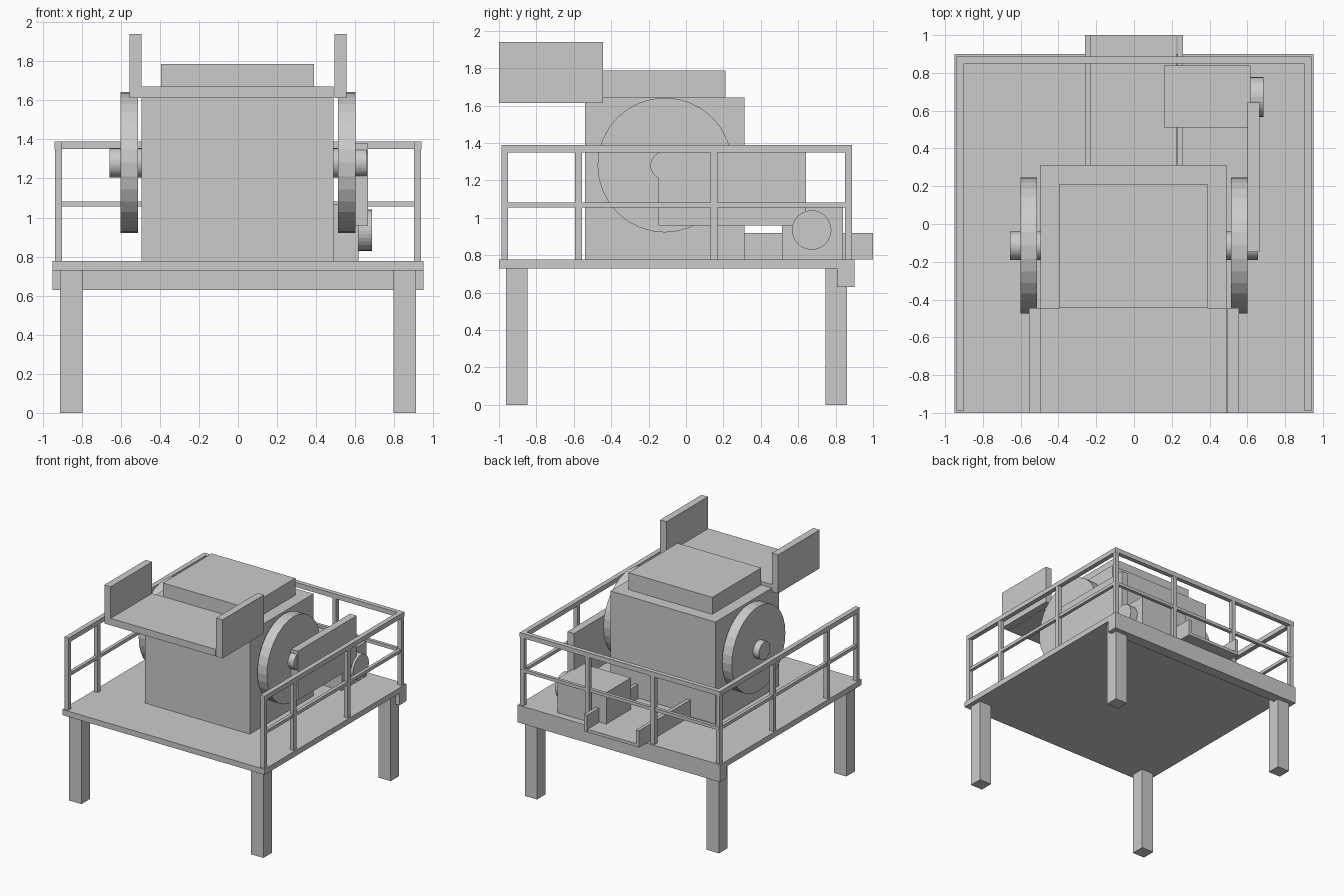
import bpy
import math

if "Cube" in bpy.data.objects:
    bpy.data.objects.remove(bpy.data.objects["Cube"])

steel = bpy.data.materials.new("plain_grey_steel")
steel.diffuse_color = (0.6, 0.6, 0.6, 1)
steel.use_nodes = True
steel.node_tree.nodes["Principled BSDF"].inputs["Base Color"].default_value = steel.diffuse_color


def box(name, x, y, z):
    """Axis-aligned box from (min, max) ranges."""
    bpy.ops.mesh.primitive_cube_add(size=1)
    ob = bpy.context.object
    ob.name = name
    for v in ob.data.vertices:
        v.co = [r[0] if c < 0 else r[1] for c, r in zip(v.co, (x, y, z))]
    ob.data.materials.append(steel)
    return ob


def disc(name, x, y, z, radius, sides=32):
    """Cylinder lying along x between two x values."""
    bpy.ops.mesh.primitive_cylinder_add(
        vertices=sides, radius=radius, depth=x[1] - x[0],
        location=((x[0] + x[1]) / 2, y, z), rotation=(0, math.pi / 2, 0))
    ob = bpy.context.object
    ob.name = name
    ob.data.materials.append(steel)
    return ob


def span(side, a, b):
    """Mirror an x range to the given side."""
    return tuple(sorted((side * a, side * b)))


# Platform
box("deck", (-0.95, 0.95), (-1.0, 0.90), (0.73, 0.777))
box("rear_beam", (-0.95, 0.95), (0.807, 0.90), (0.63, 0.73))

# Crusher body and cap
box("body", (-0.495, 0.49), (-0.54, 0.312), (0.777, 1.643))
box("body_cap", (-0.395, 0.39), (-0.444, 0.212), (1.643, 1.787))

# Feed tray at the front, discharge tray at the back
box("feed_floor", (-0.5, 0.49), (-1.0, -0.444), (1.613, 1.672))
box("discharge_floor", (-0.238, 0.225), (0.312, 1.0), (0.777, 0.803))

for side, label in ((-1, "left"), (1, "right")):
    box(label + "_feed_wall", span(side, 0.495, 0.555), (-1.0, -0.444), (1.613, 1.94))
    box(label + "_discharge_wall", span(side, 0.23, 0.26), (0.312, 1.0), (0.777, 0.92))
    # Flywheels on their shafts
    disc(label + "_flywheel", span(side, 0.513, 0.602), -0.113, 1.282, 0.36)
    disc(label + "_shaft", span(side, 0.48, 0.657), -0.115, 1.28, 0.075)
    # Legs
    box(label + "_front_leg", span(side, 0.797, 0.912), (-0.962, -0.847), (0, 0.73))
    box(label + "_back_leg", span(side, 0.797, 0.912), (0.745, 0.86), (0, 0.73))
    # Side railing
    for i, y in enumerate((-0.969, -0.575, 0.15, 0.869)):
        box(f"{label}_rail_post_{i}", span(side, 0.902, 0.938), (y - 0.018, y + 0.018), (0.777, 1.35))
    box(label + "_top_rail", span(side, 0.9, 0.94), (-0.987, 0.888), (1.35, 1.39))
    box(label + "_mid_rail", span(side, 0.906, 0.934), (-0.987, 0.888), (1.056, 1.083))
    # Back railing post
    box(label + "_back_rail_post", span(side, 0.29, 0.326), (0.851, 0.887), (0.777, 1.35))

# Back railing
box("back_top_rail", (-0.9, 0.9), (0.85, 0.888), (1.35, 1.39))
box("back_mid_rail", (-0.906, 0.906), (0.856, 0.883), (1.056, 1.083))

# Motor drive
box("motor", (0.16, 0.617), (0.512, 0.84), (0.777, 1.07))
disc("motor_pulley", (0.617, 0.685), 0.672, 0.935, 0.105)
box("belt_guard", (0.602, 0.665), (-0.148, 0.642), (0.96, 1.378))
